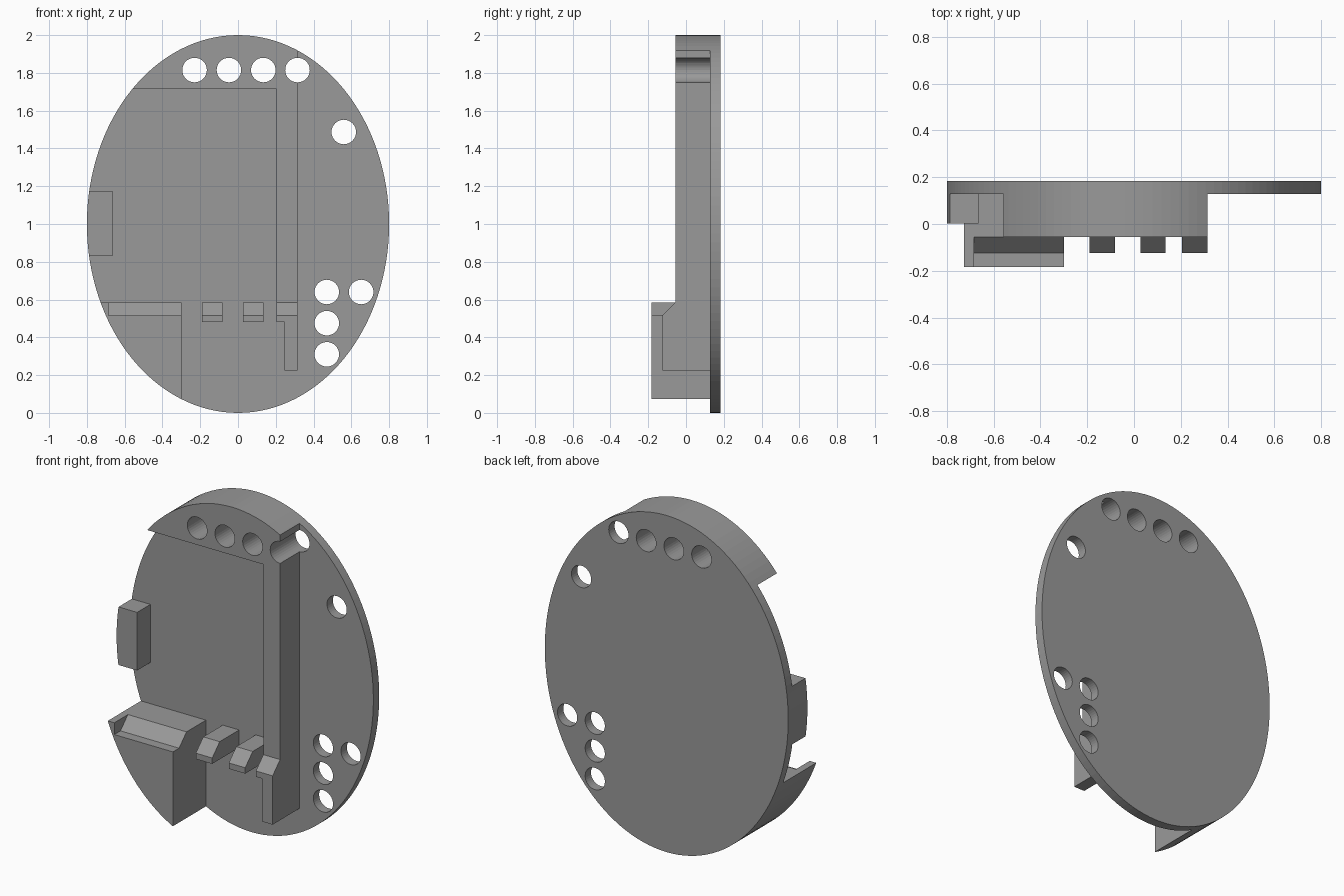
import bpy, bmesh, math

if "Cube" in bpy.data.objects:
    bpy.data.objects.remove(bpy.data.objects["Cube"])

grey = bpy.data.materials.new("plain grey")
grey.diffuse_color = (0.32, 0.32, 0.32, 1)
grey.use_nodes = True
grey.node_tree.nodes["Principled BSDF"].inputs["Base Color"].default_value = grey.diffuse_color

BACK, FLOOR, RIM, PEG, BLOCK = 0.183, 0.128, -0.055, -0.125, -0.183
LOW, HIGH = 0.515, 0.585      # bottom and top of the chamfers


def prism(name, points, a, b, axis="y"):
    """Extrude an (x, z) outline along y, or a (y, z) outline along x."""
    place = (lambda p, d: (p[0], d, p[1])) if axis == "y" else (lambda p, d: (d, p[0], p[1]))
    bm = bmesh.new()
    lo = [bm.verts.new(place(p, a)) for p in points]
    hi = [bm.verts.new(place(p, b)) for p in points]
    bm.faces.new(lo)
    bm.faces.new(hi[::-1])
    for i in range(len(points)):
        j = (i + 1) % len(points)
        bm.faces.new((lo[j], lo[i], hi[i], hi[j]))
    bmesh.ops.recalc_face_normals(bm, faces=bm.faces)
    mesh = bpy.data.meshes.new(name)
    bm.to_mesh(mesh)
    bm.free()
    mesh.materials.append(grey)
    obj = bpy.data.objects.new(name, mesh)
    bpy.context.collection.objects.link(obj)
    return obj


def rect(x0, x1, z0, z1):
    return [(x0, z0), (x1, z0), (x1, z1), (x0, z1)]


def oval(cx, cz, rx, rz, n):
    return [(cx + rx * math.cos(2 * math.pi * i / n), cz + rz * math.sin(2 * math.pi * i / n))
            for i in range(n)]


def combine(obj, tool, operation):
    """Apply a boolean and discard the tool."""
    mod = obj.modifiers.new("cut", "BOOLEAN")
    mod.operation, mod.solver, mod.object = operation, "EXACT", tool
    bpy.context.view_layer.objects.active = obj
    bpy.ops.object.modifier_apply(modifier=mod.name)
    bpy.data.objects.remove(tool)


def trim_to_oval(obj):
    combine(obj, prism("oval_tool", oval(0, 1, 0.8, 1, 128), -0.4, 0.4), "INTERSECT")


def drill(obj, centres):
    for x, z in centres:
        combine(obj, prism("hole_tool", oval(x, z, 0.065, 0.065, 32), -0.4, 0.4), "DIFFERENCE")


def chamfered(name, x0, x1, z0):
    """Bar standing on the plate with a sloped upper front edge."""
    side = [(FLOOR, z0), (PEG, z0), (PEG, LOW), (RIM, HIGH), (FLOOR, HIGH)]
    return prism(name, side, x0, x1, "x")


# Oval back plate with its holes
top_holes = [(x, 1.815) for x in (-0.23, -0.048, 0.134, 0.315)]
side_holes = [(0.56, 1.487), (0.47, 0.64), (0.652, 0.64), (0.47, 0.475), (0.47, 0.31)]
plate = prism("back_plate", oval(0, 1, 0.8, 1, 128), FLOOR, BACK)
drill(plate, top_holes + side_holes)

# Raised top cap and long upright rib, one L shape
frame = prism("top_cap_and_rib", [(-0.9, 1.715), (0.205, 1.715), (0.205, 0.48), (0.315, 0.48),
                                  (0.315, 2.1), (-0.9, 2.1)], RIM, FLOOR)
trim_to_oval(frame)
combine(frame, chamfered("foot_tool", 0.205, 0.315, 0.48), "UNION")
combine(frame, prism("leg_tool", rect(0.245, 0.315, 0.225, 0.5), PEG, FLOOR), "UNION")
drill(frame, top_holes)

# Two small pegs
for name, x in (("left_peg", -0.19), ("right_peg", 0.027)):
    chamfered(name, x, x + 0.108, 0.48)

# Lower left block with a sloped ledge and a thin outer wall
ledge = [(FLOOR, 0), (BLOCK, 0), (BLOCK, LOW), (PEG, LOW), (RIM, HIGH), (FLOOR, HIGH)]
block = prism("corner_block", ledge, -0.685, -0.30, "x")
combine(block, prism("wall_tool", rect(-0.9, -0.685, 0, HIGH), BLOCK, FLOOR), "UNION")
trim_to_oval(block)

# Small stop on the left edge
stop = prism("edge_stop", rect(-0.9, -0.665, 0.83, 1.175), 0.003, FLOOR)
trim_to_oval(stop)
